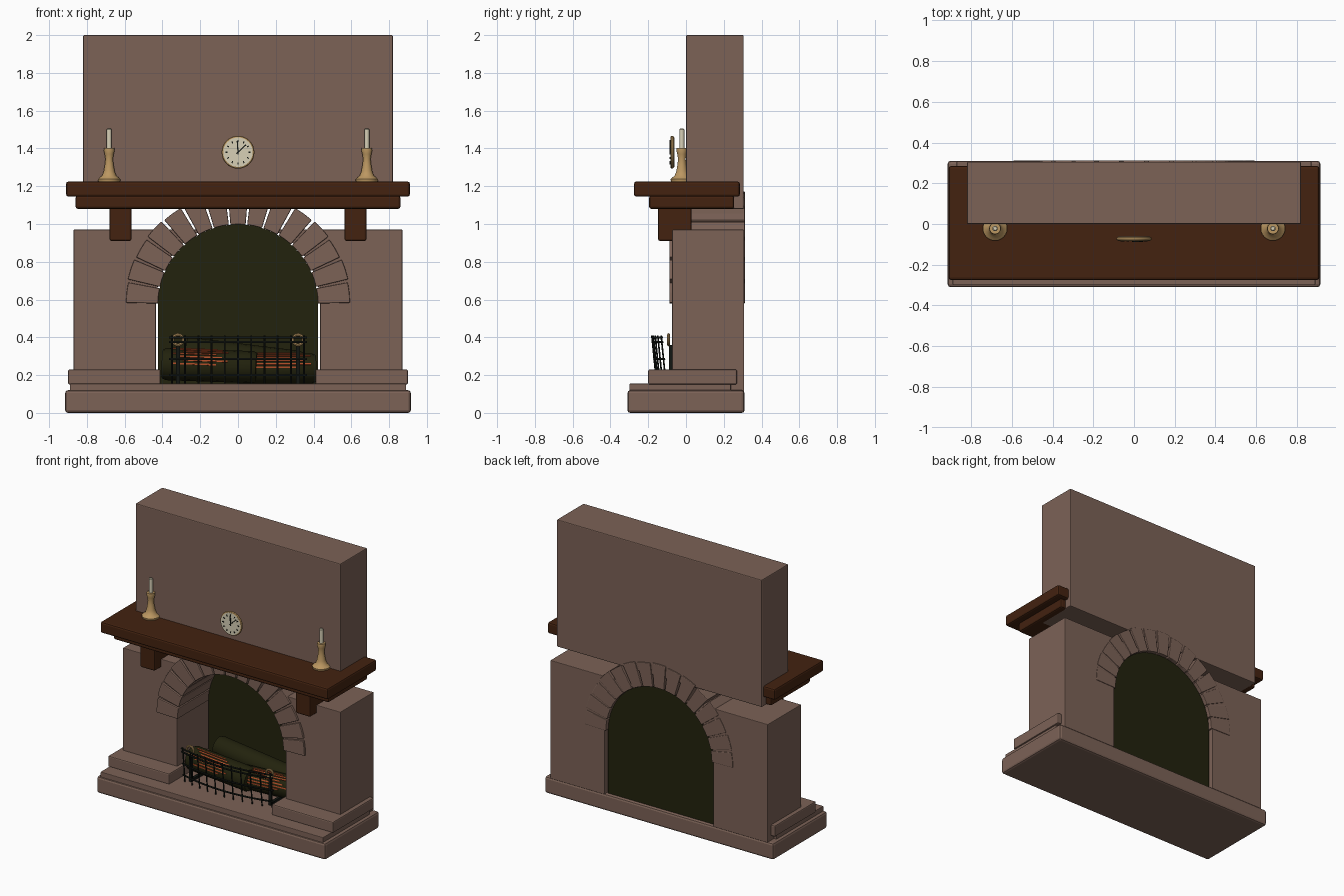
import bpy, bmesh
from math import sin, cos, pi, radians, acos, asin
from mathutils import Matrix, Vector

cube = bpy.data.objects.get("Cube")
if cube:
    bpy.data.objects.remove(cube, do_unlink=True)


def material(name, rgb):
    m = bpy.data.materials.new(name)
    m.use_nodes = True
    m.diffuse_color = (*rgb, 1)
    bsdf = m.node_tree.nodes["Principled BSDF"]
    bsdf.inputs["Base Color"].default_value = (*rgb, 1)
    bsdf.inputs["Roughness"].default_value = 0.8
    return m


STONE = material("warm stone", (0.2, 0.122, 0.094))
WOOD = material("dark wood", (0.056, 0.016, 0.005))
SOOT = material("sooty olive", (0.016, 0.016, 0.004))
IRON = material("black iron", (0.006, 0.008, 0.006))
BRASS = material("brass", (0.5, 0.31, 0.12))
IVORY = material("ivory", (0.68, 0.63, 0.47))
EMBER = material("glowing ember", (0.42, 0.07, 0.02))


def finish(name, bm, mat, bevel=0, smooth=False, matrix=None):
    """Turn a bmesh into a named object."""
    bmesh.ops.recalc_face_normals(bm, faces=bm.faces)
    if matrix:
        bm.transform(matrix)
    mesh = bpy.data.meshes.new(name)
    bm.to_mesh(mesh)
    bm.free()
    ob = bpy.data.objects.new(name, mesh)
    bpy.context.collection.objects.link(ob)
    mesh.materials.append(mat)
    if bevel:
        mod = ob.modifiers.new("Bevel", 'BEVEL')
        mod.width, mod.segments = bevel, 2
        mod.limit_method, mod.angle_limit = 'ANGLE', radians(40)
    if smooth:
        bpy.ops.object.select_all(action='DESELECT')
        ob.select_set(True)
        bpy.context.view_layer.objects.active = ob
        bpy.ops.object.shade_smooth_by_angle(angle=radians(40))
    return ob


def add_box(bm, lo, hi, matrix=Matrix()):
    lo, hi = Vector(lo), Vector(hi)
    size = Matrix.Diagonal((*(hi - lo), 1))
    bmesh.ops.create_cube(bm, size=1, matrix=matrix @ Matrix.Translation((lo + hi) / 2) @ size)


def box(name, lo, hi, mat, bevel=0):
    bm = bmesh.new()
    add_box(bm, lo, hi)
    return finish(name, bm, mat, bevel)


def add_prism(bm, points, y0, y1):
    """Extrude an x-z outline from y0 to y1."""
    face = bm.faces.new([bm.verts.new((x, y0, z)) for x, z in points])
    new = bmesh.ops.extrude_face_region(bm, geom=[face])["geom"]
    verts = [v for v in new if isinstance(v, bmesh.types.BMVert)]
    bmesh.ops.translate(bm, verts=verts, vec=(0, y1 - y0, 0))


def lathe(name, profile, mat, matrix, steps=24):
    """Spin a radius-height profile about z."""
    bm = bmesh.new()
    verts = [bm.verts.new((r, 0, z)) for r, z in profile]
    edges = [bm.edges.new(p) for p in zip(verts, verts[1:])]
    bmesh.ops.spin(bm, geom=verts + edges, cent=(0, 0, 0), axis=(0, 0, 1),
                   angle=2 * pi, steps=steps)
    bmesh.ops.remove_doubles(bm, verts=bm.verts, dist=1e-5)
    return finish(name, bm, mat, smooth=True, matrix=matrix)


def ring(name, major, minor, mat, matrix):
    circle = [(major + minor * cos(i * pi / 4), minor * sin(i * pi / 4)) for i in range(9)]
    return lathe(name, circle, mat, matrix, 32)


def rod(name, points, radius, mat):
    curve = bpy.data.curves.new(name, 'CURVE')
    curve.dimensions, curve.bevel_depth, curve.bevel_resolution = '3D', radius, 1
    curve.use_fill_caps = True
    spline = curve.splines.new('POLY')
    spline.points.add(len(points) - 1)
    for p, co in zip(spline.points, points):
        p.co = (*co, 1)
    ob = bpy.data.objects.new(name, curve)
    curve.materials.append(mat)
    bpy.context.collection.objects.link(ob)
    return ob


SPRING = 0.575   # height where the arch begins
FACE = Matrix.Rotation(pi / 2, 4, 'X')   # turns +z towards the front

# Hearth steps and chimney breast
box("hearth_slab", (-0.915, -0.31, 0), (0.915, 0.31, 0.12), STONE, 0.015)
box("hearth_step", (-0.89, -0.3, 0.115), (0.89, 0.237, 0.155), STONE, 0.004)
box("chimney_breast", (-0.82, 0, 1.08), (0.82, 0.305, 2), STONE, 0.006)

# Plinths, arched side walls and mantel brackets, mirrored
R = 0.435
start = asin((0.97 - SPRING) / R)
for side, s in (("left", 1), ("right", -1)):
    box(side + "_plinth", (min(s * .41, s * .9), -0.2, 0.15),
        (max(s * .41, s * .9), 0.27, 0.23), STONE, 0.008)
    arc = [(R * cos(start * (1 - i / 12)), SPRING + R * sin(start * (1 - i / 12))) for i in range(13)]
    outline = [(R, 0.115), (0.87, 0.115), (0.87, 0.97)] + arc
    bm = bmesh.new()
    add_prism(bm, [(s * x, z) for x, z in outline], -0.073, 0.308)
    finish(side + "_wall", bm, STONE, 0.004)
    box(side + "_bracket", (s * 0.622 - 0.058, -0.148, 0.91),
        (s * 0.622 + 0.058, 0.03, 1.1), WOOD, 0.01)

# Arch stones
COUNT = 15
bm = bmesh.new()
for i in range(COUNT):
    mid, half = (i + 0.5) * pi / COUNT, pi / COUNT / 2
    outer = 0.593 + 0.005 * (i % 2)
    outline = []
    for r, gap, turns in ((0.423, 0.004, (-1, 0, 1)), (outer, 0.008, (1, 0, -1))):
        for t in turns:
            a = mid + t * (half - gap / r)
            outline.append((r * cos(a), SPRING + r * sin(a)))
    add_prism(bm, outline, -0.088, 0.312)
finish("arch_stones", bm, STONE, 0.005)

# Sooty fireback
R = 0.423
bm = bmesh.new()
arc = [(R * cos(i * pi / 32), SPRING + R * sin(i * pi / 32)) for i in range(33)]
add_prism(bm, arc + [(-R, 0.12), (R, 0.12)], 0.265, 0.285)
finish("fireback", bm, SOOT)

# Mantel shelf
box("mantel_shelf", (-0.91, -0.275, 1.145), (0.91, 0.285, 1.225), WOOD, 0.012)
box("mantel_moulding", (-0.86, -0.195, 1.08), (0.86, 0.255, 1.15), WOOD, 0.012)

# Candlesticks
stick = [(0, 0), (0.058, 0), (0.06, 0.012), (0.052, 0.02), (0.038, 0.03), (0.029, 0.055),
         (0.023, 0.09), (0.02, 0.12), (0.024, 0.145), (0.029, 0.165), (0.027, 0.178), (0, 0.178)]
candle = [(0, 0.17), (0.013, 0.17), (0.013, 0.276), (0.009, 0.28), (0, 0.28)]
for side, x in (("left", 0.682), ("right", -0.682)):
    place = Matrix.Translation((x, -0.022, 1.225))
    lathe(side + "_candlestick", stick, BRASS, place)
    lathe(side + "_candle", candle, IVORY, place, 12)

# Clock
clock = Matrix.Translation((0, -0.073, 1.38)) @ FACE
lathe("clock_face", [(0, -0.012), (0.078, -0.012), (0.078, 0.01), (0, 0.01)], IVORY, clock, 32)
ring("clock_rim", 0.077, 0.01, BRASS, clock)
bm = bmesh.new()
for i in range(12):
    tick = clock @ Matrix.Rotation(i * pi / 6, 4, 'Z')
    add_box(bm, (-0.003, 0.055, 0.008), (0.003, 0.066, 0.014), tick)
for angle, length in ((radians(4), 0.06), (radians(-47), 0.058)):
    add_box(bm, (-0.003, -0.012, 0.008), (0.003, length, 0.015),
            clock @ Matrix.Rotation(angle, 4, 'Z'))
finish("clock_hands_and_ticks", bm, IRON)

# Logs with rows of embers: centre, length, radius, tilt, yaw, ember span
logs = (("front_left_log", (-0.15, 0.03, 0.25), 0.5, 0.085, 2, -4, (-0.2, 0.04)),
        ("front_right_log", (0.2, 0.06, 0.235), 0.42, 0.08, 0, 5, (-0.19, 0.12)),
        ("back_log", (0.03, 0.17, 0.29), 0.62, 0.075, 7, 0, None))
for name, centre, length, r, tilt, yaw, span in logs:
    place = (Matrix.Translation(centre) @ Matrix.Rotation(radians(yaw), 4, 'Z')
             @ Matrix.Rotation(radians(tilt), 4, 'Y'))
    h = length / 2
    lathe(name, [(0, -h), (r * 0.9, -h), (r, 0.02 - h), (r, h - 0.02), (r * 0.9, h), (0, h)],
          SOOT, place @ Matrix.Rotation(pi / 2, 4, 'Y'), 16)
    if span:
        bm = bmesh.new()
        for row in range(7):
            turn = place @ Matrix.Rotation(radians(8 + row * 13), 4, 'X')
            shift = 0.03 * (row % 3)
            add_box(bm, (span[0] + shift, -0.004, r - 0.003),
                    (span[1] + shift, 0.004, r + 0.004), turn)
        finish(name + "_embers", bm, EMBER)


# Bowed fire grate
def bow(x, z):
    return (x, -0.115 - 0.055 * (1 - (x / 0.37) ** 2) - 0.1 * (z - 0.3), z)


for i, z in enumerate((0.2, 0.285, 0.375, 0.4)):
    rod(f"grate_rail_{i + 1}", [bow(-0.365 + 0.73 * k / 16, z) for k in range(17)], 0.006, IRON)
for k in range(11):
    x = -0.35 + 0.07 * k
    rod(f"grate_bar_{k + 1}", [bow(x, 0.155), bow(x, 0.41)], 0.005, IRON)

# Firedogs with brass rings
for side, x in (("left", 0.318), ("right", -0.318)):
    box(side + "_firedog_post", (x - 0.01, -0.09, 0.15), (x + 0.01, -0.073, 0.36), IRON)
    box(side + "_firedog_bar", (x - 0.01, -0.08, 0.155), (x + 0.01, 0.22, 0.175), IRON)
    ring(side + "_firedog_ring", 0.027, 0.008, BRASS,
         Matrix.Translation((x, -0.092, 0.387)) @ FACE)
